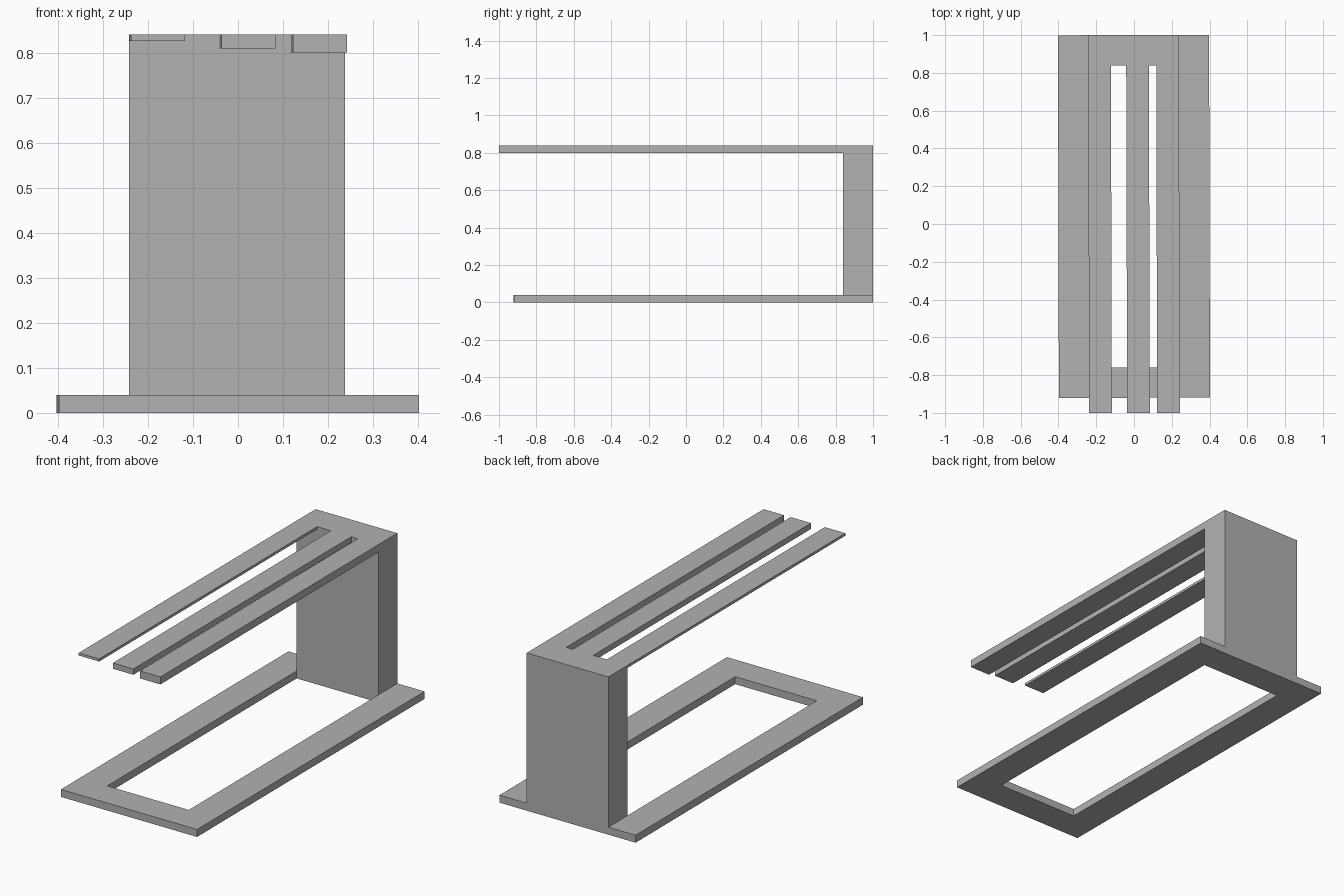
import bpy, bmesh
from mathutils import Matrix

if "Cube" in bpy.data.objects:
    bpy.data.objects.remove(bpy.data.objects["Cube"])

grey = bpy.data.materials.new("plain_grey")
grey.diffuse_color = (0.445, 0.445, 0.445, 1)
grey.use_nodes = True
grey.node_tree.nodes["Principled BSDF"].inputs["Base Color"].default_value = grey.diffuse_color
TURN = Matrix.Rotation(0.0026, 4, 'Z')  # the whole stand is turned very slightly


def finish(name, bm):
    bmesh.ops.recalc_face_normals(bm, faces=bm.faces)
    bm.transform(TURN)
    mesh = bpy.data.meshes.new(name)
    bm.to_mesh(mesh)
    bm.free()
    mesh.materials.append(grey)
    bpy.context.collection.objects.link(bpy.data.objects.new(name, mesh))


def box(name, x, y, z):
    bm = bmesh.new()
    bmesh.ops.create_cube(bm, size=1)
    for v in bm.verts:
        v.co = [r[0] if c < 0 else r[1] for c, r in zip(v.co, (x, y, z))]
    finish(name, bm)


def rect(bm, x, y, z):
    return [bm.verts.new((px, py, z)) for px, py in
            ((x[0], y[0]), (x[1], y[0]), (x[1], y[1]), (x[0], y[1]))]


# Base: flat rectangular ring with a long opening
bm = bmesh.new()
outer = rect(bm, (-0.4, 0.4), (-0.92, 1.0), 0)
inner = rect(bm, (-0.24, 0.24), (-0.76, 0.84), 0)
ring = [bm.faces.new((outer[i], outer[(i + 1) % 4], inner[(i + 1) % 4], inner[i]))
        for i in range(4)]
top = bmesh.ops.extrude_face_region(bm, geom=ring, use_keep_orig=True)
bmesh.ops.translate(bm, vec=(0, 0, 0.04),
                    verts=[g for g in top["geom"] if isinstance(g, bmesh.types.BMVert)])
finish("base_frame", bm)

# Upright block at the back
box("back_upright", (-0.24, 0.24), (0.84, 1.0), (0.04, 0.84))

# Three arms, flush on top, each of a different thickness
for name, x0, thick in (("left_arm", -0.24, 0.014),
                        ("middle_arm", -0.039, 0.031),
                        ("right_arm", 0.12, 0.04)):
    box(name, (x0, x0 + 0.12), (-1.0, 0.84), (0.84 - thick, 0.84))
